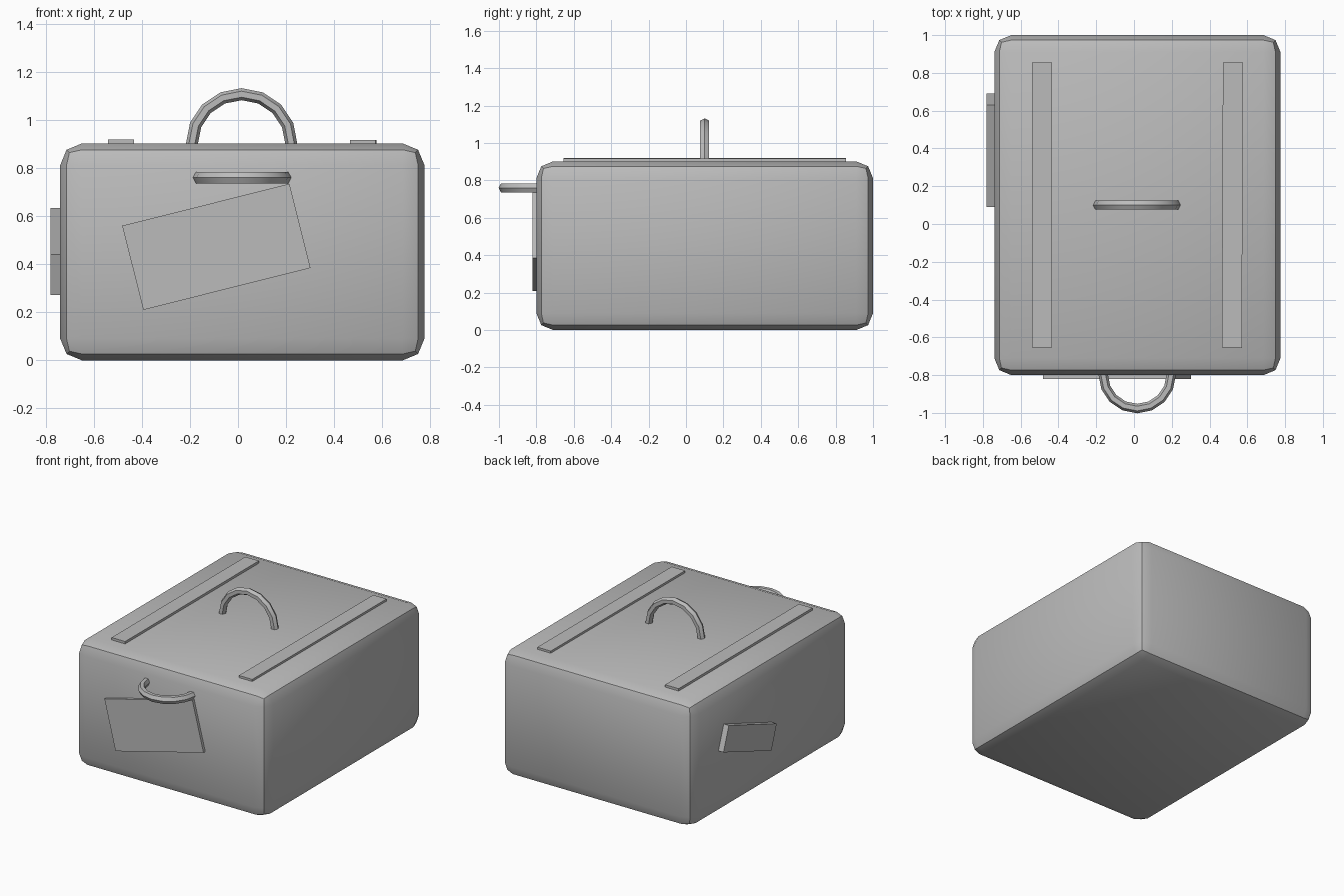
import bpy, bmesh, math
from mathutils import Matrix, Vector

if "Cube" in bpy.data.objects:
    bpy.data.objects.remove(bpy.data.objects["Cube"])

grey = bpy.data.materials.new("plain grey")
grey.diffuse_color = (0.5, 0.5, 0.5, 1)
grey.use_nodes = True
grey.node_tree.nodes["Principled BSDF"].inputs["Base Color"].default_value = grey.diffuse_color


def add_object(name, bm):
    bmesh.ops.recalc_face_normals(bm, faces=bm.faces)
    mesh = bpy.data.meshes.new(name)
    bm.to_mesh(mesh)
    bm.free()
    mesh.materials.append(grey)
    obj = bpy.data.objects.new(name, mesh)
    bpy.context.collection.objects.link(obj)
    return obj


def box(name, centre, size, turn=0, axis='Z', bevel=0):
    """Box with optional turn about one axis and rounded edges."""
    bm = bmesh.new()
    matrix = (Matrix.Translation(centre) @ Matrix.Rotation(math.radians(turn), 4, axis)
              @ Matrix.Diagonal((*size, 1)))
    bmesh.ops.create_cube(bm, size=1, matrix=matrix)
    if bevel:
        bmesh.ops.bevel(bm, geom=bm.edges[:], offset=bevel, segments=2,
                        profile=0.5, affect='EDGES')
    return add_object(name, bm)


def handle(name, centre, radius, tube, out, side, segments=8, sides=6):
    """Half ring standing on a surface, bulging towards `out`, feet spread along x."""
    bm = bmesh.new()
    rings = []
    for i in range(segments + 1):
        a = math.pi * i / segments
        radial = Vector((1, 0, 0)) * math.cos(a) + out * math.sin(a)
        ring = []
        for j in range(sides):
            b = math.tau * j / sides
            ring.append(bm.verts.new(centre + radial * (radius + tube * math.cos(b))
                                     + side * tube * 1.1 * math.sin(b)))
        rings.append(ring)
    for r0, r1 in zip(rings, rings[1:]):
        for j in range(sides):
            k = (j + 1) % sides
            bm.faces.new((r0[j], r0[k], r1[k], r1[j]))
    bm.faces.new(rings[0])
    bm.faces.new(rings[-1])
    return add_object(name, bm)


X, Y, Z = Vector((1, 0, 0)), Vector((0, 1, 0)), Vector((0, 0, 1))

# rounded case
body = box("case_body", (0.018, 0.1, 0.451), (1.515, 1.8, 0.902), bevel=0.09)

# top and front carrying handles
top = handle("top_handle", Vector((0.01, 0.1, 0.9)) + X * 0.005, 0.207, 0.025, Z, Y)
front = handle("front_handle", Vector((0.017, -0.797, 0.76)), 0.18, 0.025, -Y, Z)

# straps along the lid
box("left_strap", (-0.487, 0.1, 0.905), (0.107, 1.51, 0.028))
box("right_strap", (0.521, 0.1, 0.904), (0.106, 1.51, 0.026), turn=-0.2)

# tilted labels on the front and left sides
box("front_label", (-0.09, 0.4725 - 1.28, 0.472), (0.717, 0.025, 0.361), turn=-14.1, axis='Y')
box("side_label", (-0.755, 0.39, 0.453), (0.05, 0.574, 0.18), turn=19.7, axis='X')

# smooth shading with sharp creases
for obj in (body, top, front):
    bpy.ops.object.select_all(action='DESELECT')
    obj.select_set(True)
    bpy.context.view_layer.objects.active = obj
    bpy.ops.object.shade_smooth_by_angle(angle=math.radians(30))
